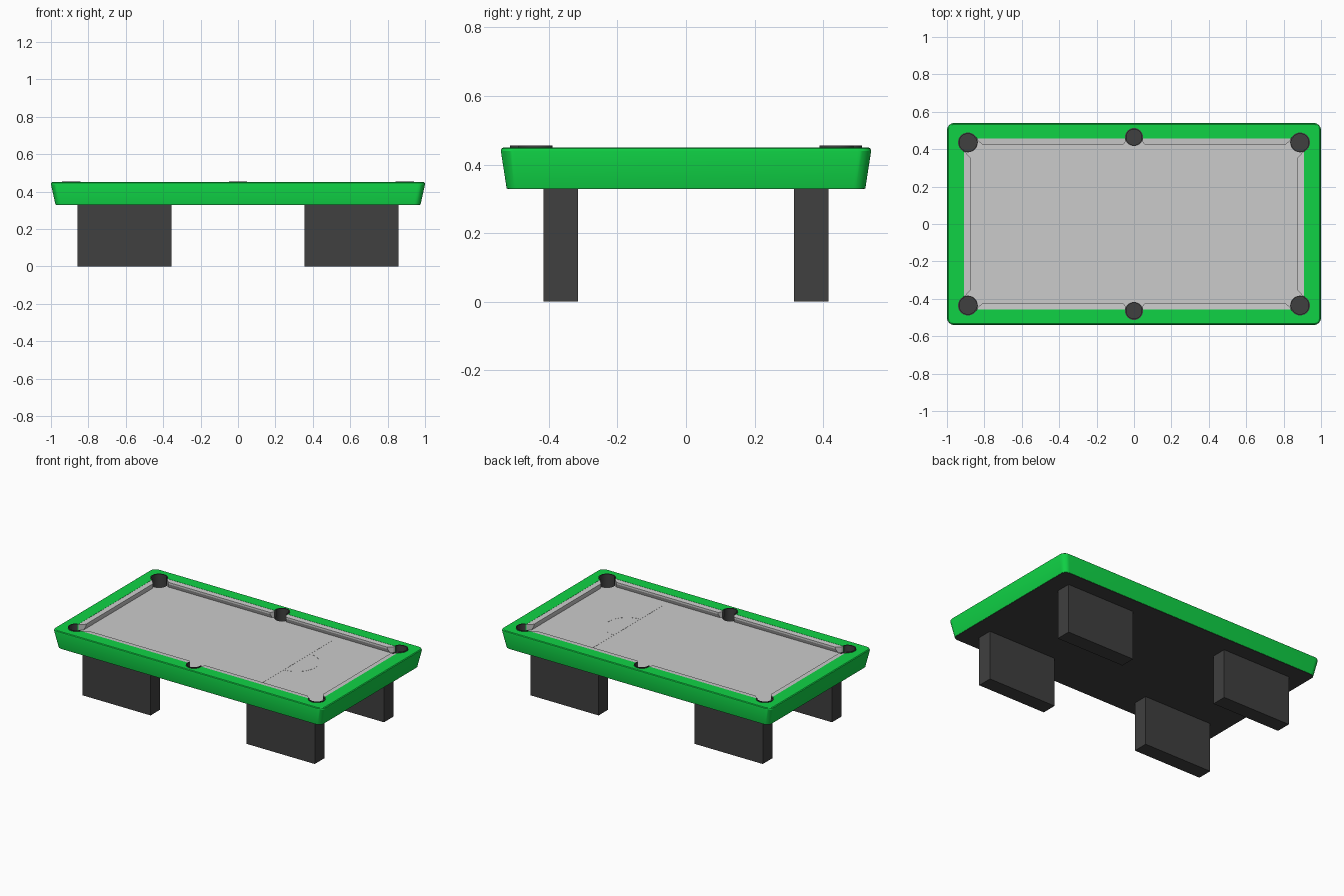
import bpy, bmesh
from math import pi, cos, sin, radians, atan2

if "Cube" in bpy.data.objects:
    bpy.data.objects.remove(bpy.data.objects["Cube"])


def material(name, rgb):
    m = bpy.data.materials.new(name)
    m.diffuse_color = (*rgb, 1)
    m.use_nodes = True
    m.node_tree.nodes["Principled BSDF"].inputs["Base Color"].default_value = m.diffuse_color
    return m


GREEN = material("green_paint", (0.005, 0.65, 0.06))
DARK = material("dark_grey", (0.05, 0.05, 0.05))
POCKETS = [(sx * 0.888, sy * 0.436, 0.053) for sx in (-1, 1) for sy in (-1, 1)]
POCKETS += [(0, sy * 0.465, 0.048) for sy in (-1, 1)]
CLOTH_Z = 0.41


def finish(bm, name, mat=None, smooth=True):
    bmesh.ops.recalc_face_normals(bm, faces=bm.faces)
    me = bpy.data.meshes.new(name)
    bm.to_mesh(me)
    bm.free()
    ob = bpy.data.objects.new(name, me)
    bpy.context.collection.objects.link(ob)
    if mat:
        me.materials.append(mat)
    if smooth:
        bpy.ops.object.select_all(action='DESELECT')
        bpy.context.view_layer.objects.active = ob
        ob.select_set(True)
        bpy.ops.object.shade_smooth_by_angle(angle=radians(30))
    return ob


def loft(bm, rings, cap=True, close=False):
    """Skin matching rings of points; cap the ends or join last to first."""
    vs = [[bm.verts.new(p) for p in r] for r in rings]
    pairs = list(zip(vs, vs[1:])) + ([(vs[-1], vs[0])] if close else [])
    for a, b in pairs:
        for i in range(len(a)):
            j = (i + 1) % len(a)
            bm.faces.new((a[i], a[j], b[j], b[i]))
    if cap and not close:
        bm.faces.new(vs[0])
        bm.faces.new(vs[-1])


def rounded_rect(hx, hy, r, z, n=8):
    pts = []
    for k, (sx, sy) in enumerate([(1, 1), (-1, 1), (-1, -1), (1, -1)]):
        for i in range(n + 1):
            a = (k + i / n) * pi / 2
            pts.append((sx * (hx - r) + r * cos(a), sy * (hy - r) + r * sin(a), z))
    return pts


def arc_band(bm, cx, cy, r0, r1, z0, z1, a0, a1, n=32):
    full = a1 - a0 > 2 * pi - 0.001
    rings = []
    for i in range(n if full else n + 1):
        a = a0 + (a1 - a0) * i / n
        rings.append([(cx + r * cos(a), cy + r * sin(a), z)
                      for r, z in ((r0, z0), (r1, z0), (r1, z1), (r0, z1))])
    loft(bm, rings, close=full)


def disc_prism(bm, cx, cy, r, z0, z1, n=32):
    loft(bm, [[(cx + r * cos(2 * pi * i / n), cy + r * sin(2 * pi * i / n), z)
               for i in range(n)] for z in (z0, z1)])


def box(bm, x0, x1, y0, y1, z0, z1):
    loft(bm, [[(x0, y0, z), (x1, y0, z), (x1, y1, z), (x0, y1, z)] for z in (z0, z1)])


# Pocket cutter (helper)
bm = bmesh.new()
for x, y, r in POCKETS:
    disc_prism(bm, x, y, r, 0.345, 0.5)
cutter = finish(bm, "pocket_cutter", smooth=False)
cutter.hide_render = True
cutter.hide_viewport = True


def cut_pockets(ob):
    m = ob.modifiers.new("pockets", 'BOOLEAN')
    m.operation = 'DIFFERENCE'
    m.solver = 'EXACT'
    m.object = cutter


# Tapered green frame with rounded corners
bm = bmesh.new()
loft(bm, [rounded_rect(0.976, 0.523, 0.035, 0.33),
          rounded_rect(1.0, 0.54, 0.04, 0.439),
          rounded_rect(0.998, 0.538, 0.039, 0.446),
          rounded_rect(0.993, 0.533, 0.036, 0.45),
          rounded_rect(0.909, 0.457, 0.01, 0.45),
          rounded_rect(0.909, 0.457, 0.01, 0.33)], close=True)
cut_pockets(finish(bm, "rail_frame", GREEN))

# Playing bed
bm = bmesh.new()
box(bm, -0.909, 0.909, -0.457, 0.457, 0.395, CLOTH_Z)
cut_pockets(finish(bm, "playing_bed", smooth=False))

# Dark underside panel
bm = bmesh.new()
loft(bm, [rounded_rect(0.974, 0.521, 0.034, z) for z in (0.328, 0.338)])
finish(bm, "underside_panel", DARK)

# Cushions: (distance from rail, height) profile swept between mitred ends
PROFILE = [(0, 0.449), (0.034, 0.447), (0.034, 0.435), (0.024, CLOTH_Z), (0, CLOTH_Z)]
NOSE = 0.034


def cushion(bm, rail, ends, place):
    """ends: two (position at rail, position at nose) pairs."""
    loft(bm, [[place(a + (b - a) * d / NOSE, rail - d, z) for d, z in PROFILE]
              for a, b in ends])


bm = bmesh.new()
for s in (-1, 1):
    for t in (-1, 1):
        cushion(bm, 0.457, [(0.035, 0.058), (0.85, 0.808)],
                lambda u, v, z: (t * u, s * v, z))
    cushion(bm, 0.909, [(-0.392, -0.354), (0.392, 0.354)],
            lambda u, v, z: (s * v, u, z))
cut_pockets(finish(bm, "cushions", smooth=False))

# Pockets: sunken cups plus raised collars open towards the bed
cups, collars = bmesh.new(), bmesh.new()
for x, y, r in POCKETS:
    arc_band(cups, x, y, r - 0.005, r, 0.345, CLOTH_Z - 0.001, 0, 2 * pi)
    disc_prism(cups, x, y, r - 0.004, 0.345, 0.352)
    out = atan2(y, x) if x == 0 else atan2(1 if y > 0 else -1, 1 if x > 0 else -1)
    half = radians(107 if x else 103)
    arc_band(collars, x, y, r - 0.007, r, CLOTH_Z - 0.002, 0.455, out - half, out + half)
finish(cups, "pocket_cups", DARK)
finish(collars, "pocket_collars", DARK)

# Marking line and half circle
bm = bmesh.new()
box(bm, 0.434, 0.436, -0.385, 0.385, CLOTH_Z - 0.001, CLOTH_Z + 0.0008)
arc_band(bm, 0.435, 0, 0.137, 0.139, CLOTH_Z - 0.001, CLOTH_Z + 0.0008, -pi / 2, pi / 2)
finish(bm, "bed_markings", smooth=False)

# Four slab legs
for sx, side in ((-1, "left"), (1, "right")):
    for sy, end in ((-1, "front"), (1, "back")):
        bm = bmesh.new()
        xs, ys = sorted((sx * 0.355, sx * 0.858)), sorted((sy * 0.315, sy * 0.415))
        box(bm, *xs, *ys, 0, 0.33)
        finish(bm, f"{end}_{side}_leg", DARK, smooth=False)
